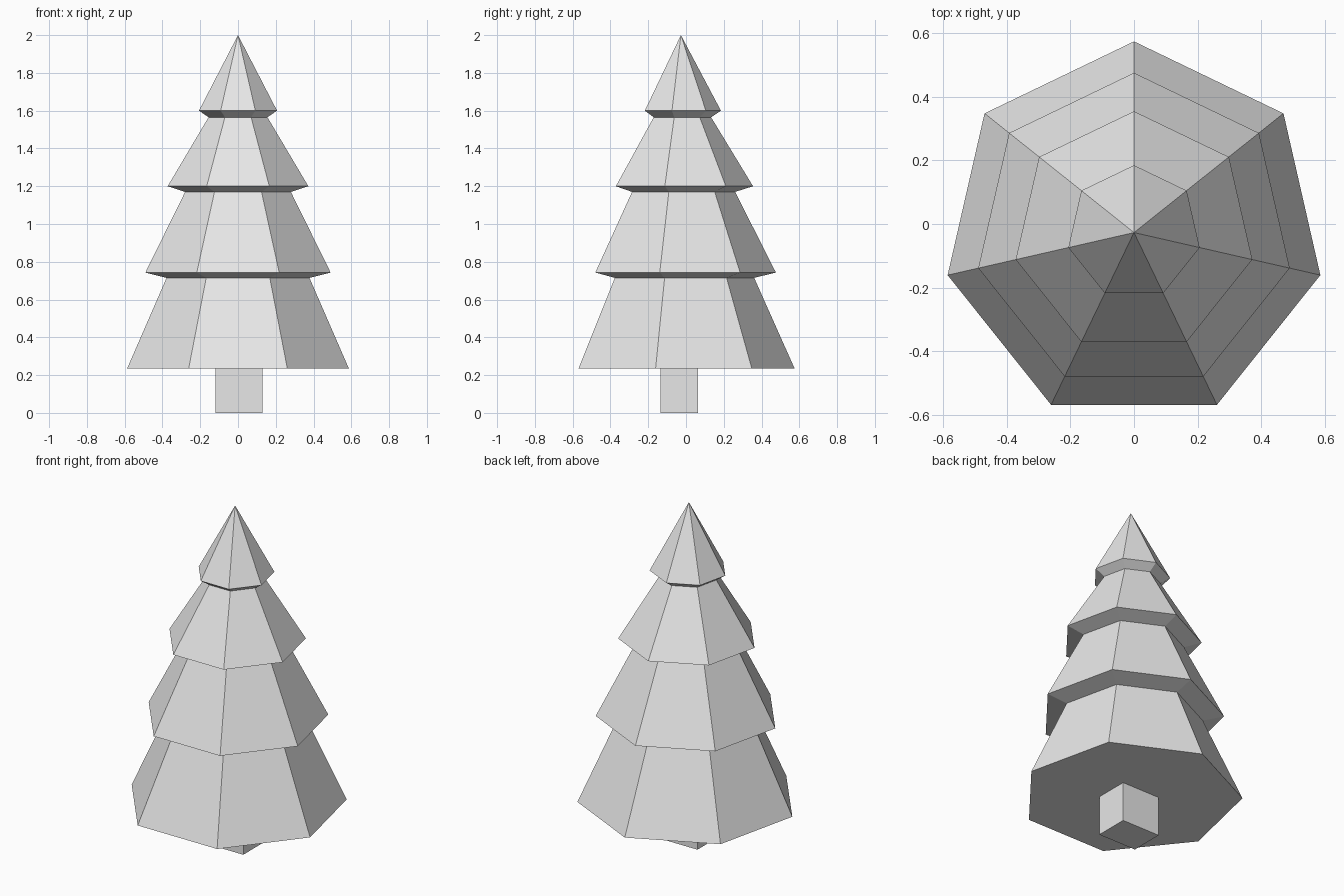
import bpy
import bmesh
from math import sin, cos, tau

cube = bpy.data.objects.get("Cube")
if cube:
    bpy.data.objects.remove(cube, do_unlink=True)

SIDES = 7
CENTRE_Y = -0.027

grey = bpy.data.materials.new("light_grey")
grey.use_nodes = True
colour = (0.8, 0.8, 0.8, 1)
grey.diffuse_color = colour
grey.node_tree.nodes["Principled BSDF"].inputs["Base Color"].default_value = colour


def finish(bm, name):
    bmesh.ops.recalc_face_normals(bm, faces=bm.faces)
    mesh = bpy.data.meshes.new(name)
    bm.to_mesh(mesh)
    bm.free()
    mesh.materials.append(grey)
    obj = bpy.data.objects.new(name, mesh)
    bpy.context.collection.objects.link(obj)
    return obj


# Foliage: stacked heptagon rings with one corner at the back, closed by a tip
profile = [(0.602, 0.235), (0.388, 0.715), (0.503, 0.743), (0.287, 1.17),
           (0.382, 1.2), (0.16, 1.565), (0.212, 1.6)]
bm = bmesh.new()
rings = []
for radius, z in profile:
    rings.append([bm.verts.new((radius * sin(tau * i / SIDES),
                                CENTRE_Y + radius * cos(tau * i / SIDES), z))
                  for i in range(SIDES)])
tip = bm.verts.new((0, CENTRE_Y, 2))
bm.faces.new(rings[0])
for i in range(SIDES):
    j = (i + 1) % SIDES
    for low, high in zip(rings, rings[1:]):
        bm.faces.new((low[i], low[j], high[j], high[i]))
    bm.faces.new((rings[-1][i], rings[-1][j], tip))
finish(bm, "foliage")

# Trunk: a box reaching up to the underside of the foliage
bm = bmesh.new()
bmesh.ops.create_cube(bm, size=1)
trunk = finish(bm, "trunk")
trunk.scale = (0.25, 0.2, 0.24)
trunk.location = (0.005, -0.036, 0.12)
